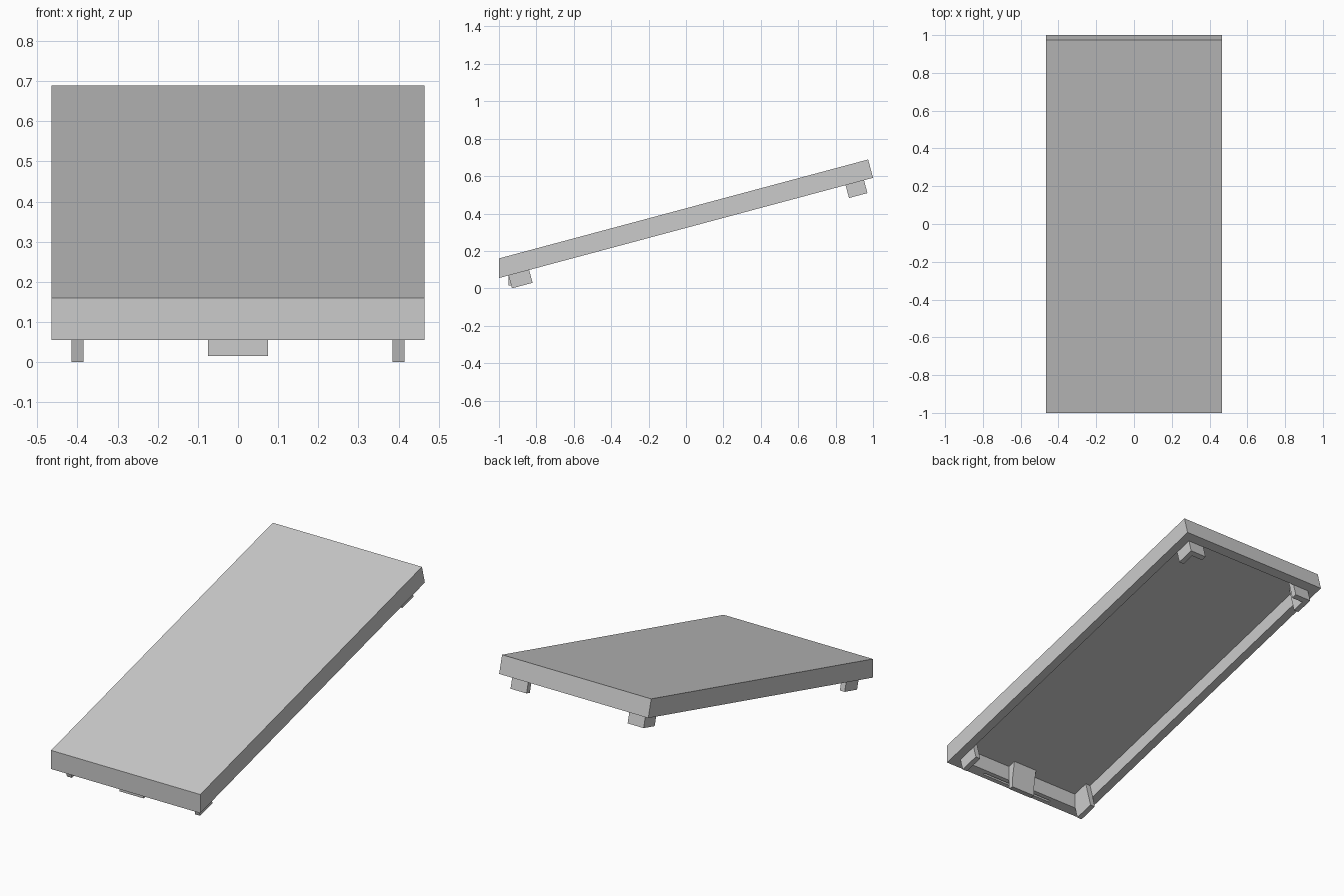
import bpy, bmesh, math

cube = bpy.data.objects.get("Cube")
if cube:
    bpy.data.objects.remove(cube, do_unlink=True)

TILT = math.radians(15)
S, C = math.sin(TILT), math.cos(TILT)
HALF_W, WALL, FLOOR_Z = 0.465, 0.05, 0.055
LENGTH = 2 / C           # underside length along the slope
THICK = 0.105 * C        # lid thickness square to the slope
DEPTH = THICK - 0.02     # cavity depth
FOOT_LOW = -0.071

grey = bpy.data.materials.new("plain grey")
grey.use_nodes = True
grey.diffuse_color = (0.6, 0.6, 0.6, 1)
grey.node_tree.nodes["Principled BSDF"].inputs["Base Color"].default_value = grey.diffuse_color


def slope(u, h):
    """Point (y, z) at distance u up the slope and h above the underside."""
    return (-1 + u * C - h * S, FLOOR_Z + u * S + h * C)


def at_y(y, h):
    """Point (y, z) at a given y, h above the underside."""
    return (y, FLOOR_Z + (y + 1) * S / C + h / C)


def prism(name, profile, x0, x1):
    """Extrude a side profile across the width."""
    bm = bmesh.new()
    face = bm.faces.new([bm.verts.new((x0, y, z)) for y, z in profile])
    ext = bmesh.ops.extrude_face_region(bm, geom=[face])
    verts = [g for g in ext["geom"] if isinstance(g, bmesh.types.BMVert)]
    bmesh.ops.translate(bm, verts=verts, vec=(x1 - x0, 0, 0))
    bmesh.ops.recalc_face_normals(bm, faces=bm.faces)
    mesh = bpy.data.meshes.new(name)
    bm.to_mesh(mesh)
    bm.free()
    mesh.materials.append(grey)
    obj = bpy.data.objects.new(name, mesh)
    bpy.context.collection.objects.link(obj)
    return obj


def cut(target, cutter):
    cutter.hide_render = True
    mod = target.modifiers.new("cut", "BOOLEAN")
    mod.operation, mod.solver, mod.object = "DIFFERENCE", "EXACT", cutter
    bpy.context.view_layer.objects.active = target
    bpy.ops.object.modifier_apply(modifier=mod.name)
    bpy.data.objects.remove(cutter, do_unlink=True)


def box(u0, u1, h0, h1):
    return [slope(u0, h0), slope(u1, h0), slope(u1, h1), slope(u0, h1)]


# Sloping lid: upright front, back square to the slope
lid = prism("lid", [at_y(-1, 0), slope(LENGTH, 0), slope(LENGTH, THICK), at_y(-1, THICK)],
            -HALF_W, HALF_W)

# Hollow underside
inner = LENGTH - WALL
front = -1 + WALL
cut(lid, prism("cavity_cutter", [at_y(front, -0.05), slope(inner, -0.05),
                                 slope(inner, DEPTH), at_y(front, DEPTH)],
               WALL - HALF_W, HALF_W - WALL))

# Narrow groove in the front rim
cut(lid, prism("groove_cutter", [at_y(-0.98, -0.02), at_y(-0.97, -0.02),
                                 at_y(-0.97, 0.03), at_y(-0.98, 0.03)], -0.23, 0.23))

# Feet inside the walls: straight plates in front, L-shaped at the back
edge = HALF_W - WALL
for side, sign in (("right", -1), ("left", 1)):
    outer, thin, wide = sign * edge, sign * (edge - 0.03), sign * (edge - 0.1)
    prism(f"front_foot_{side}", box(0.053, 0.167, FOOT_LOW, DEPTH), outer, thin)
    prism(f"back_foot_side_{side}", box(inner - 0.102, inner, FOOT_LOW, DEPTH), outer, thin)
    prism(f"back_foot_end_{side}", box(inner - 0.03, inner, FOOT_LOW, DEPTH), thin, wide)

# Latch tab on the inside of the front wall
prism("front_latch", [(front, 0.015), (front + 0.03, 0.015), (front + 0.03, 0.07),
                      at_y(front + 0.045, DEPTH), at_y(front, DEPTH)], -0.075, 0.075)
